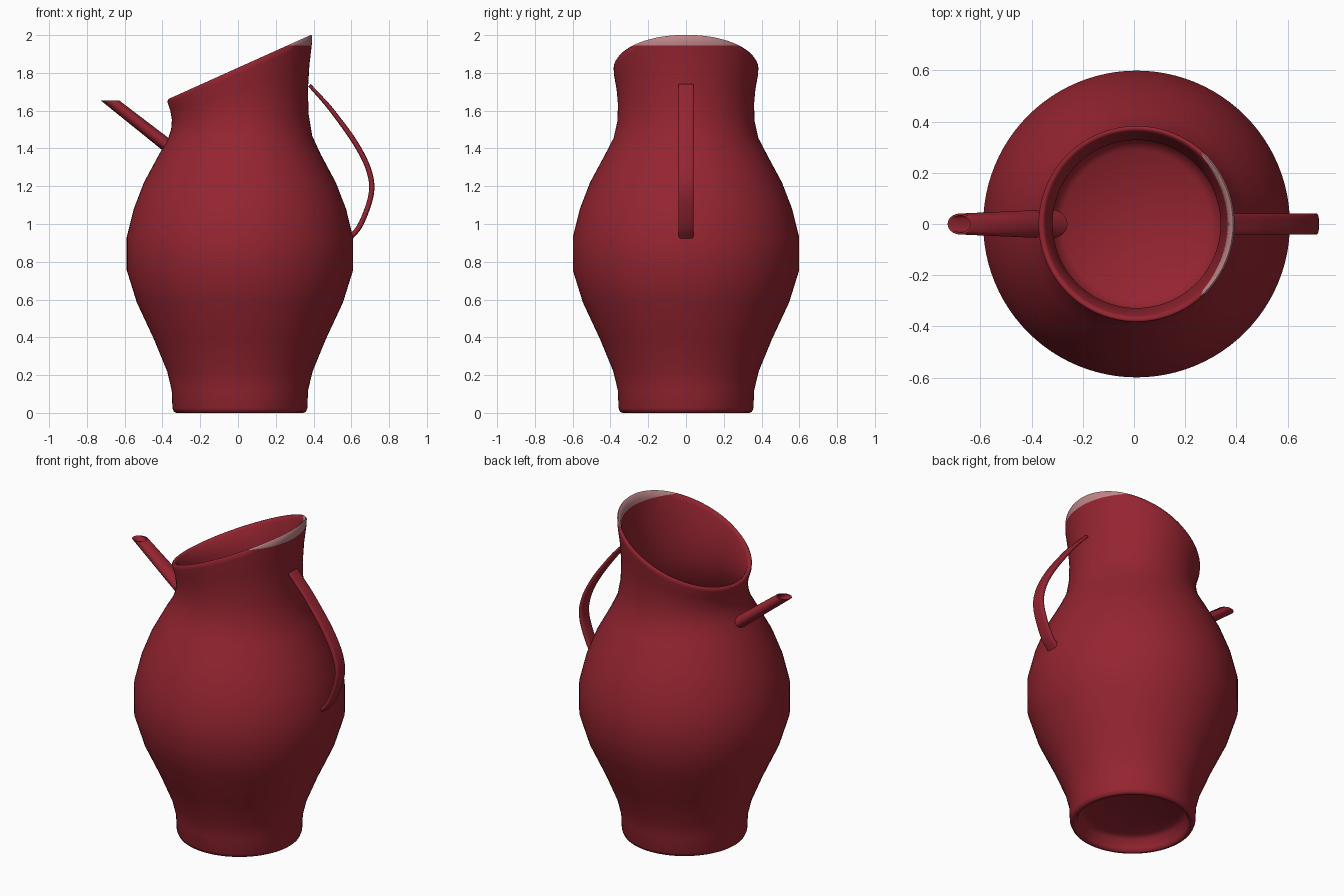
import bpy, bmesh, math
from mathutils import Vector

if "Cube" in bpy.data.objects:
    bpy.data.objects.remove(bpy.data.objects["Cube"])


def material(name, rgb):
    m = bpy.data.materials.new(name)
    m.diffuse_color = (*rgb, 1)
    m.use_nodes = True
    m.node_tree.nodes["Principled BSDF"].inputs["Base Color"].default_value = m.diffuse_color
    return m


red = material("dark_red_glaze", (0.30, 0.018, 0.03))
pale = material("pale_lip_glaze", (0.52, 0.24, 0.25))


def finish(bm, name, mats, angle=50):
    bmesh.ops.remove_doubles(bm, verts=bm.verts, dist=0.0002)
    bmesh.ops.recalc_face_normals(bm, faces=bm.faces)
    me = bpy.data.meshes.new(name)
    bm.to_mesh(me)
    bm.free()
    for m in mats:
        me.materials.append(m)
    me.shade_smooth()
    me.set_sharp_from_angle(angle=math.radians(angle))
    ob = bpy.data.objects.new(name, me)
    bpy.context.collection.objects.link(ob)
    return ob


def skin(bm, rings):
    """Join successive closed rings of points with quads."""
    loops = [[bm.verts.new(p) for p in ring] for ring in rings]
    for a, b in zip(loops, loops[1:]):
        n = len(a)
        for i in range(n):
            j = (i + 1) % n
            bm.faces.new((a[i], a[j], b[j], b[i]))
    return loops


# Jug body: lathed closed profile (radius, height, tilt of the ring toward +x)
CX, SEG = 0.01, 96
profile = [
    # recessed underside and foot
    (0, .085, 0), (.27, .085, 0), (.302, .07, 0), (.315, .02, 0), (.325, .003, 0),
    (.335, 0, 0), (.349, .005, 0), (.357, .025, 0),
    # outer wall
    (.361, .12, 0), (.385, .22, 0), (.455, .39, 0), (.546, .585, 0), (.599, .755, 0),
    (.599, .93, 0), (.562, 1.08, 0), (.508, 1.22, 0), (.43, 1.365, 0),
    (.383, 1.455, .03), (.364, 1.54, .11), (.36, 1.63, .22), (.368, 1.72, .33),
    (.382, 1.80, .42),
    # rim
    (.383, 1.824, .447), (.377, 1.832, .45), (.366, 1.828, .45), (.358, 1.81, .43),
    # inner wall and floor
    (.340, 1.72, .33), (.328, 1.63, .22), (.332, 1.54, .11), (.352, 1.45, .03),
    (.40, 1.355, 0), (.478, 1.21, 0), (.532, 1.07, 0), (.567, .925, 0), (.567, .76, 0),
    (.515, .60, 0), (.425, .41, 0), (.355, .24, 0), (.325, .15, 0), (.29, .118, 0),
    (0, .115, 0),
]
rings = []
for r, z, tilt in profile:
    ring = []
    for i in range(SEG):
        a = 2 * math.pi * i / SEG
        x, y = max(r, 1e-5) * math.cos(a), max(r, 1e-5) * math.sin(a)
        ring.append((CX + x, y, z + tilt * x))
    rings.append(ring)
bm = bmesh.new()
skin(bm, rings)
# pale glaze on the raised lip, cut at a level line
LIP = 1.945
bmesh.ops.bisect_plane(bm, geom=bm.verts[:] + bm.edges[:] + bm.faces[:], dist=1e-5,
                       plane_co=(0, 0, LIP), plane_no=(0, 0, 1))
for f in bm.faces:
    f.material_index = 1 if f.calc_center_median().z > LIP else 0
finish(bm, "jug_body", [red, pale], 80)


# Spout: slanted tube with level-cut ends (centre x, height, half width x, half width y)
def level_ring(cx, z, rx, ry, n=32):
    return [(cx + rx * math.cos(2 * math.pi * i / n), ry * math.sin(2 * math.pi * i / n), z)
            for i in range(n)]


bm = bmesh.new()
loops = skin(bm, [level_ring(*s) for s in (
    (-.320, 1.374, .060, .055), (-.430, 1.46, .056, .052), (-.679, 1.655, .049, .041),
    (-.679, 1.655, .040, .033), (-.430, 1.46, .046, .042), (-.345, 1.394, .048, .044))])
bm.faces.new(loops[0])
bm.faces.new(loops[-1])
finish(bm, "spout", [red])

# Handle: flat rounded strap swept along a smooth curve in the xz plane
path = [Vector(p) for p in (
    (.378, 1.735), (.445, 1.662), (.500, 1.597), (.603, 1.457), (.668, 1.345),
    (.700, 1.258), (.708, 1.183), (.690, 1.098), (.645, .99), (.592, .925))]


def smooth_path(pts, steps=5):
    """Catmull-Rom curve through the points."""
    ext = [2 * pts[0] - pts[1]] + pts + [2 * pts[-1] - pts[-2]]
    out = []
    for k in range(1, len(ext) - 2):
        p0, p1, p2, p3 = ext[k - 1:k + 3]
        for s in range(steps):
            t = s / steps
            out.append(.5 * (2 * p1 + (p2 - p0) * t + (2 * p0 - 5 * p1 + 4 * p2 - p3) * t * t
                             + (3 * p1 - p0 - 3 * p2 + p3) * t ** 3))
    return out + [pts[-1]]


pts = smooth_path(path)
rings = []
for k, p in enumerate(pts):
    tan = (pts[min(k + 1, len(pts) - 1)] - pts[max(k - 1, 0)]).normalized()
    nrm = Vector((-tan.y, tan.x))
    half = .009 + .005 * min(1, k / 15)
    ring = []
    for i in range(20):
        a = 2 * math.pi * i / 20
        c, s = math.cos(a), math.sin(a)
        u = math.copysign(abs(c) ** .6, c) * .041
        v = math.copysign(abs(s) ** .6, s) * half
        ring.append((p.x + nrm.x * v, u, p.y + nrm.y * v))
    rings.append(ring)
bm = bmesh.new()
loops = skin(bm, rings)
bm.faces.new(loops[0])
bm.faces.new(loops[-1])
finish(bm, "handle", [red], 60)
